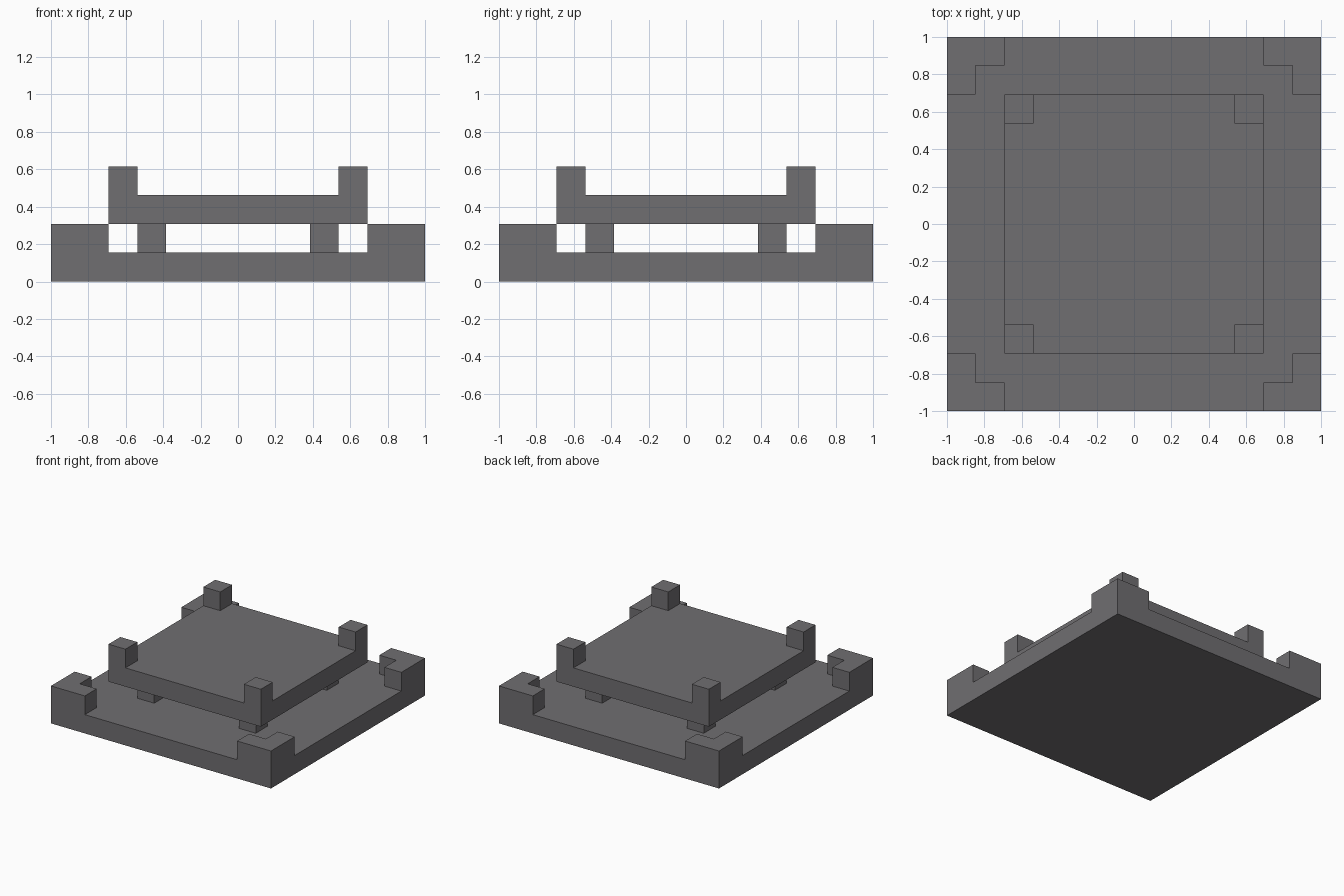
import bpy
import bmesh

cube = bpy.data.objects.get("Cube")
if cube:
    bpy.data.objects.remove(cube, do_unlink=True)

U = 2 / 13  # block module: the base is 13 modules wide
CORNERS = [(1, 1), (-1, 1), (-1, -1), (1, -1)]

grey = bpy.data.materials.new("dark_grey")
grey.use_nodes = True
colour = (0.162, 0.156, 0.165, 1)
grey.diffuse_color = colour
grey.node_tree.nodes["Principled BSDF"].inputs["Base Color"].default_value = colour


def prism(name, outline, z0, z1):
    """Extrude an outline, given in modules, between two heights."""
    bm = bmesh.new()
    face = bm.faces.new([bm.verts.new((x * U, y * U, z0 * U)) for x, y in outline])
    top = bmesh.ops.extrude_face_region(bm, geom=[face])["geom"]
    verts = [v for v in top if isinstance(v, bmesh.types.BMVert)]
    bmesh.ops.translate(bm, verts=verts, vec=(0, 0, (z1 - z0) * U))
    bmesh.ops.recalc_face_normals(bm, faces=bm.faces)
    mesh = bpy.data.meshes.new(name)
    bm.to_mesh(mesh)
    bm.free()
    mesh.materials.append(grey)
    obj = bpy.data.objects.new(name, mesh)
    bpy.context.collection.objects.link(obj)
    return obj


def rect(a, b):
    return [(a, a), (b, a), (b, b), (a, b)]


def at_corners(name, outline, z0, z1):
    """Mirror one corner piece to all four corners."""
    return [prism(name, [(x * sx, y * sy) for x, y in outline], z0, z1)
            for sx, sy in CORNERS]


def weld(body, pieces):
    """Union the pieces into the body and merge its flat faces."""
    for piece in pieces:
        mod = body.modifiers.new("union", 'BOOLEAN')
        mod.operation = 'UNION'
        mod.solver = 'EXACT'
        mod.object = piece
    graph = bpy.context.evaluated_depsgraph_get()
    bm = bmesh.new()
    bm.from_object(body, graph)
    bmesh.ops.dissolve_limit(bm, angle_limit=0.01, verts=bm.verts, edges=bm.edges)
    body.modifiers.clear()
    bm.to_mesh(body.data)
    bm.free()
    for piece in pieces:
        bpy.data.objects.remove(piece, do_unlink=True)


# Base slab with L-shaped corner guards
base = prism("base", rect(-6.5, 6.5), 0, 1)
guard = [(6.5, 6.5), (4.5, 6.5), (4.5, 5.5), (5.5, 5.5), (5.5, 4.5), (6.5, 4.5)]
weld(base, at_corners("corner_guard", guard, 1, 2))

# Raised platform with corner posts
platform = prism("platform", rect(-4.5, 4.5), 2, 3)
weld(platform, at_corners("corner_post", rect(3.5, 4.5), 3, 4))

# Short legs between base and platform
at_corners("platform_leg", rect(2.5, 3.5), 1, 2)
